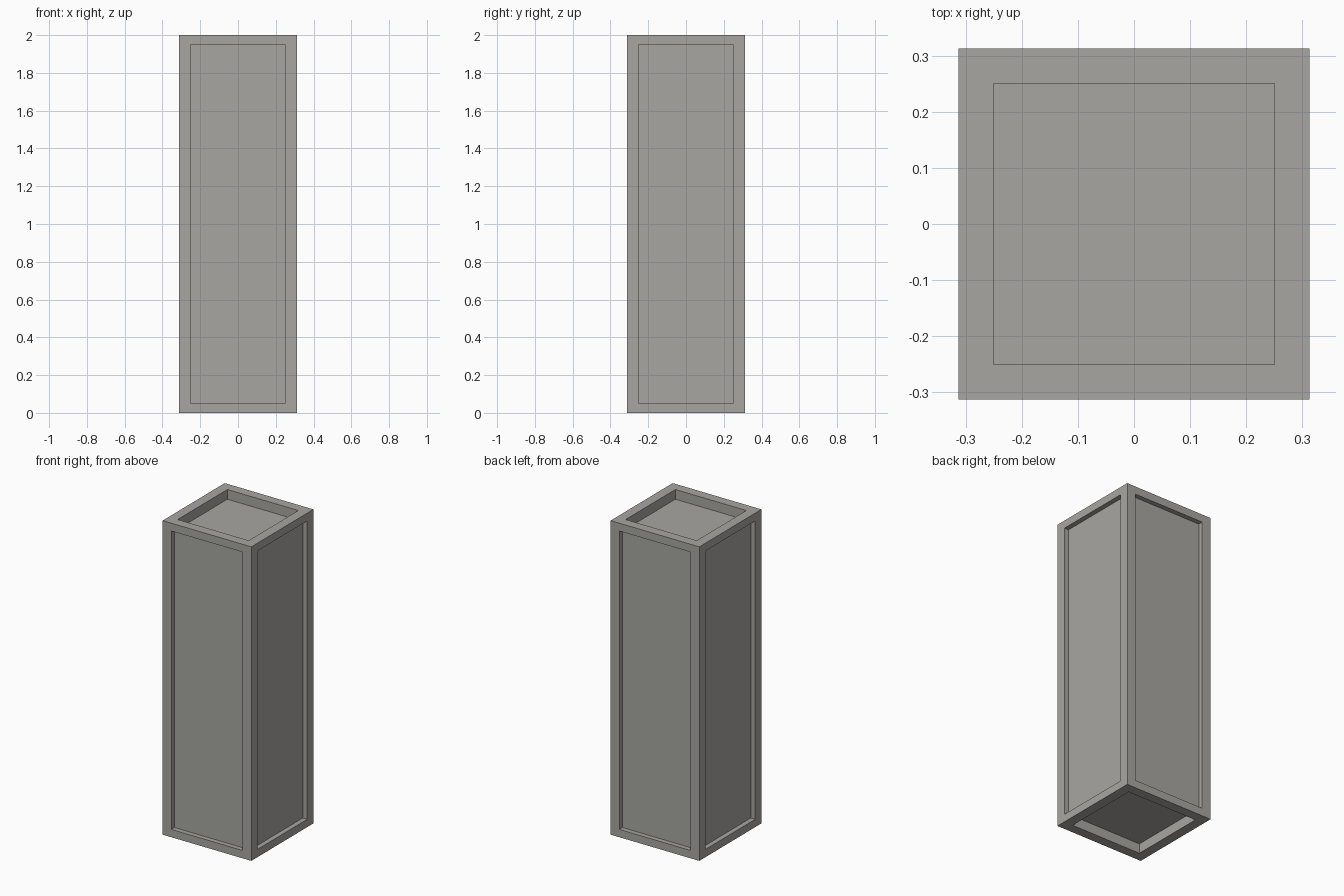
import bpy, bmesh
from mathutils import Vector

if "Cube" in bpy.data.objects:
    bpy.data.objects.remove(bpy.data.objects["Cube"])

HALF, HEIGHT = 0.3125, 2.0        # outer size
BORDER, RAIL = 0.0625, 0.05       # post width, rail height on the sides
SIDE_DEPTH, END_DEPTH = 0.031, 0.062

# Outer block
bm = bmesh.new()
bmesh.ops.create_cube(bm, size=1)
bmesh.ops.scale(bm, vec=(2 * HALF, 2 * HALF, HEIGHT), verts=bm.verts)
bmesh.ops.translate(bm, vec=(0, 0, HEIGHT / 2), verts=bm.verts)
bm.normal_update()

# Recess a framed panel into every face
for face in list(bm.faces):
    n = Vector(face.normal)
    is_end = abs(n.z) > 0.5
    bmesh.ops.inset_individual(bm, faces=[face], thickness=BORDER, use_even_offset=True)
    if not is_end:
        for v in face.verts:
            v.co.z = RAIL if v.co.z < HEIGHT / 2 else HEIGHT - RAIL
    panel = bmesh.ops.extrude_discrete_faces(bm, faces=[face])["faces"][0]
    depth = END_DEPTH if is_end else SIDE_DEPTH
    bmesh.ops.translate(bm, vec=-n * depth, verts=panel.verts)

bmesh.ops.recalc_face_normals(bm, faces=bm.faces)
mesh = bpy.data.meshes.new("panelled_pillar")
bm.to_mesh(mesh)
bm.free()

# Dark warm grey stone
stone = bpy.data.materials.new("stone")
stone.diffuse_color = (0.39, 0.383, 0.355, 1)
stone.use_nodes = True
stone.node_tree.nodes["Principled BSDF"].inputs["Base Color"].default_value = stone.diffuse_color
mesh.materials.append(stone)
bpy.context.collection.objects.link(bpy.data.objects.new("panelled_pillar", mesh))
